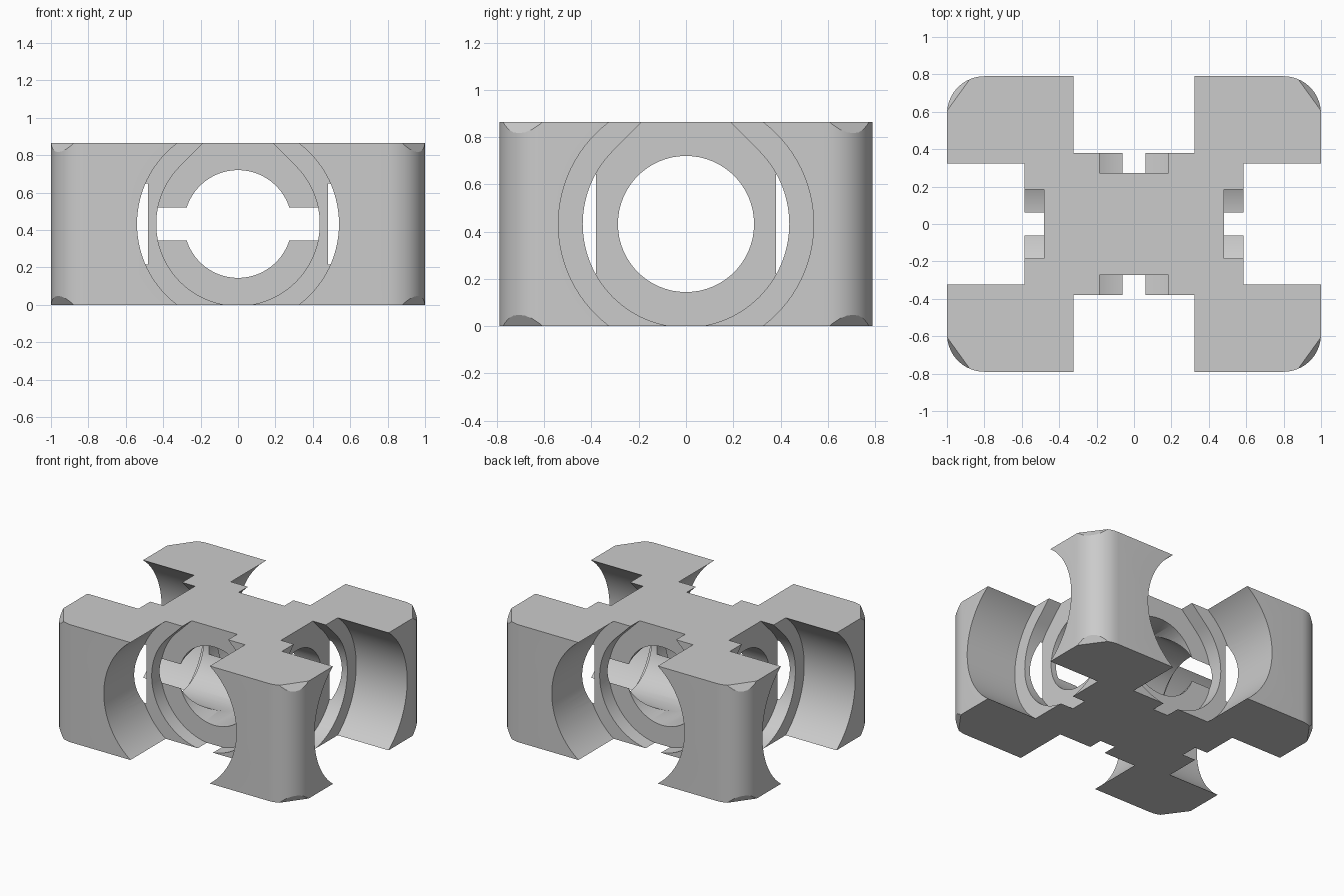
import bpy, bmesh, math
from mathutils import Vector, Matrix

if "Cube" in bpy.data.objects:
    bpy.data.objects.remove(bpy.data.objects["Cube"], do_unlink=True)

HX, HY, H = 1.0, 0.79, 0.865
MID = H / 2
CORNER = 0.2

grey = bpy.data.materials.new("plain_grey")
grey.use_nodes = True
colour = (0.6, 0.6, 0.6, 1)
grey.diffuse_color = colour
grey.node_tree.nodes["Principled BSDF"].inputs["Base Color"].default_value = colour


def prism(name, outline, low, high, matrix=Matrix()):
    """Closed prism: two caps and a band of side faces."""
    bm = bmesh.new()
    bottom = [bm.verts.new((u, v, low)) for u, v in outline]
    top = [bm.verts.new((u, v, high)) for u, v in outline]
    bm.faces.new(bottom[::-1])
    bm.faces.new(top)
    n = len(outline)
    for i in range(n):
        j = (i + 1) % n
        bm.faces.new((bottom[i], bottom[j], top[j], top[i]))
    bm.transform(matrix)
    mesh = bpy.data.meshes.new(name)
    bm.to_mesh(mesh)
    bm.free()
    ob = bpy.data.objects.new(name, mesh)
    bpy.context.collection.objects.link(ob)
    return ob


def circle(r, n=96):
    return [(r * math.cos(2 * math.pi * i / n), r * math.sin(2 * math.pi * i / n))
            for i in range(n)]


def teardrop(r, n=90):
    """Circle whose top runs up to a point at 45 degrees."""
    arc = [math.radians(135 + 270 * i / n) for i in range(n + 1)]
    return [(r * math.cos(a), r * math.sin(a)) for a in arc] + [(0, r * math.sqrt(2))]


def rounded_rectangle(hx, hy, r, steps=10):
    pts = []
    for k, (sx, sy) in enumerate([(1, 1), (-1, 1), (-1, -1), (1, -1)]):
        for i in range(steps + 1):
            a = math.pi / 2 * (k + i / steps)
            pts.append((sx * (hx - r) + r * math.cos(a), sy * (hy - r) + r * math.sin(a)))
    return pts


def facing(turn):
    """Local z points out of the front, turned by quarter turns about the upright axis."""
    return (Matrix.Translation((0, 0, MID)) @ Matrix.Rotation(turn * math.pi / 2, 4, 'Z')
            @ Matrix.Rotation(math.pi / 2, 4, 'X'))


# Block with rounded upright edges
body = prism("bearing_block", rounded_rectangle(HX, HY, CORNER), 0, H)
body.data.materials.append(grey)


def subtract(cutter):
    cutter.hide_render = True
    cutter.data.materials.append(grey)
    mod = body.modifiers.new("cut", 'BOOLEAN')
    mod.operation = 'DIFFERENCE'
    mod.object = cutter
    before = len(body.data.polygons)
    for solver in ('MANIFOLD', 'EXACT'):
        mod.solver = solver
        graph = bpy.context.evaluated_depsgraph_get()
        graph.update()
        result = bpy.data.meshes.new_from_object(body.evaluated_get(graph))
        if len(result.polygons) not in (0, before):
            break
    body.modifiers.remove(mod)
    body.data = result
    bpy.data.objects.remove(cutter, do_unlink=True)


# Stepped sockets on all four sides: wide bore, then teardrop seat
for turn in range(4):
    wide, seat = (0.38, 0.274) if turn % 2 == 0 else (0.585, 0.48)
    subtract(prism("wide_bore", circle(0.54), wide, 1.2, facing(turn)))
    subtract(prism("seat_bore", teardrop(0.437), seat, 1.2, facing(turn)))

# Crossing shaft holes; the side one breaks through the front and back seats
for turn in range(2):
    subtract(prism("shaft_hole", circle(0.288), -1.2, 1.2, facing(turn)))

# Sloping facets on the eight corners
square = [(-0.2, -0.2), (0.2, -0.2), (0.2, 0.2), (-0.2, 0.2)]
for sx in (-1, 1):
    for sy in (-1, 1):
        for sz in (-1, 1):
            normal = Vector((sx * 0.81, sy * 0.585, sz * 0.6))
            place = (Matrix.Translation((sx * 0.935, sy * 0.695, MID + sz * MID))
                     @ normal.to_track_quat('Z', 'Y').to_matrix().to_4x4())
            subtract(prism("corner_cut", square, 0, 0.3, place))

# Finish
bpy.ops.object.select_all(action='DESELECT')
body.select_set(True)
bpy.context.view_layer.objects.active = body
bpy.ops.object.shade_smooth_by_angle(angle=math.radians(25))
